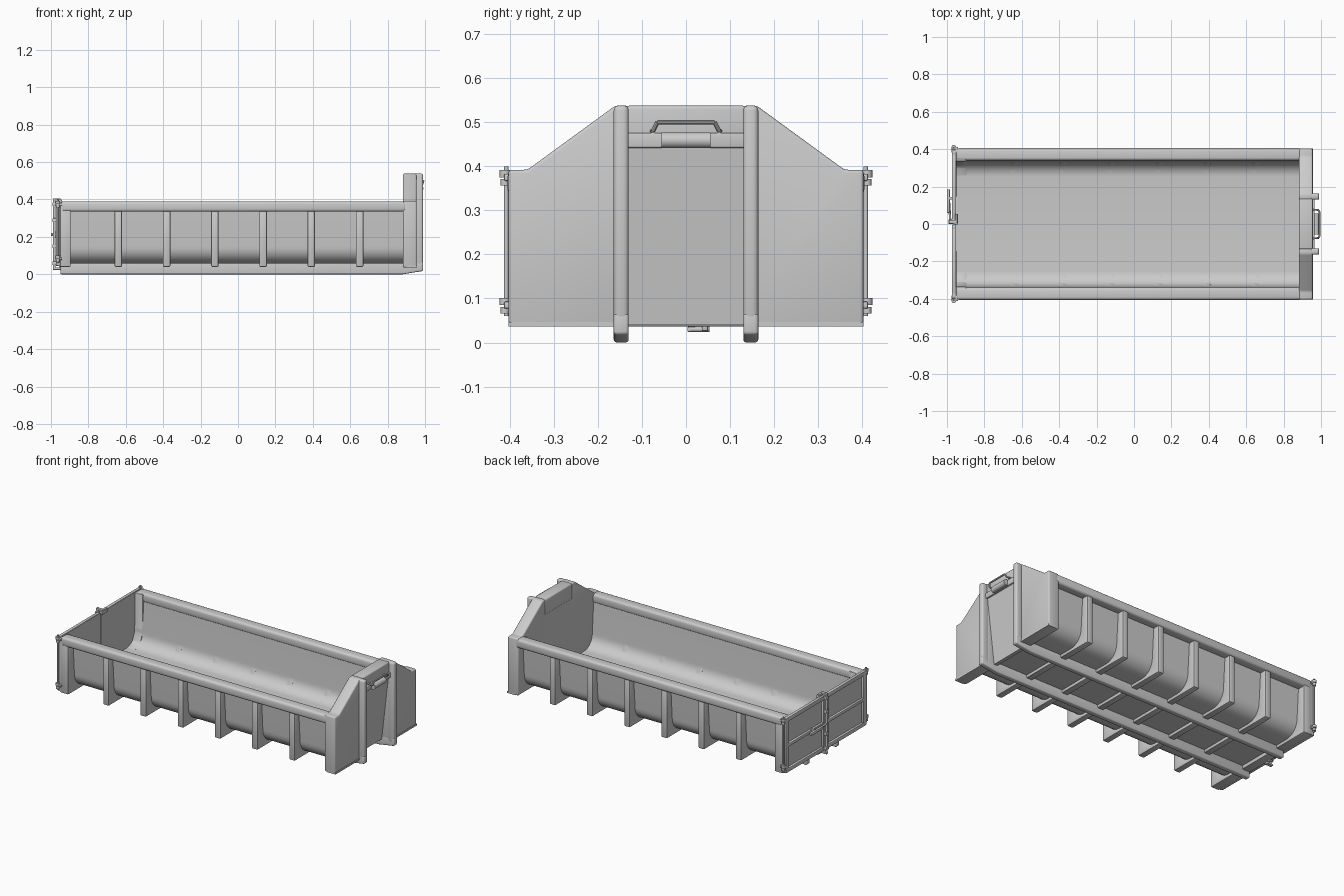
import bpy, bmesh, math
from mathutils import Vector


def finish(name, bm, bevel=0.0, seg=3):
    bmesh.ops.recalc_face_normals(bm, faces=bm.faces[:])
    if bevel:
        edges = [e for e in bm.edges if e.calc_face_angle(0) > 0.5]
        bmesh.ops.bevel(bm, geom=edges, offset=bevel, segments=seg, profile=0.5,
                        affect='EDGES', clamp_overlap=True)
    me = bpy.data.meshes.new(name)
    bm.to_mesh(me)
    bm.free()
    ob = bpy.data.objects.new(name, me)
    bpy.context.collection.objects.link(ob)
    bpy.ops.object.select_all(action='DESELECT')
    ob.select_set(True)
    bpy.context.view_layer.objects.active = ob
    bpy.ops.object.shade_smooth_by_angle(angle=math.radians(35))
    return ob


def prism(name, pts, axis, lo, hi, bevel=0.0, seg=3):
    """Extrude a 2D profile along x (pts are y,z) or along y (pts are x,z)."""
    bm = bmesh.new()
    place = (lambda p, t: (t, p[0], p[1])) if axis == 'x' else (lambda p, t: (p[0], t, p[1]))
    a = [bm.verts.new(place(p, lo)) for p in pts]
    b = [bm.verts.new(place(p, hi)) for p in pts]
    n = len(pts)
    bm.faces.new(a)
    bm.faces.new(b[::-1])
    for i in range(n):
        bm.faces.new((a[i], a[(i + 1) % n], b[(i + 1) % n], b[i]))
    return finish(name, bm, bevel, seg)


def box(name, x0, x1, y0, y1, z0, z1, bevel=0.0, seg=3):
    y0, y1 = min(y0, y1), max(y0, y1)
    return prism(name, [(x0, z0), (x1, z0), (x1, z1), (x0, z1)], 'y', y0, y1, bevel, seg)


def rod(name, p, q, r, sides=16):
    p, q = Vector(p), Vector(q)
    bm = bmesh.new()
    bmesh.ops.create_cone(bm, cap_ends=True, segments=sides, radius1=r, radius2=r,
                          depth=(q - p).length)
    rot = (q - p).to_track_quat('Z', 'Y').to_matrix()
    for v in bm.verts:
        v.co = rot @ v.co + (p + q) / 2
    return finish(name, bm)


# Tub: thin sheet with leaning walls and rounded lower corners
def half_tub(top_y, mid_y, floor_z, r):
    pts = [(top_y, 0.345)]
    for i in range(9):
        t = math.radians(90 * i / 8)
        pts.append((mid_y - r + r * math.cos(t), floor_z + r - r * math.sin(t)))
    return pts


outer = half_tub(0.355, 0.342, 0.058, 0.09)
inner = half_tub(0.345, 0.332, 0.068, 0.08)
mirror = lambda pts: [(-y, z) for y, z in reversed(pts)]
prism("tub", outer + mirror(outer) + mirror(inner)[::-1] + inner[::-1], 'x', -0.95, 0.9)

# Parts that are mirrored across y
for s, side in ((1, "back"), (-1, "front")):
    f = lambda pts: [(s * y, z) for y, z in pts]
    # Top rim tube
    box(side + "_rim", -0.95, 0.9, s * 0.34, s * 0.405, 0.335, 0.39, 0.014)
    # Side ribs that turn under the floor
    for i in range(6):
        x = -0.64 + i * 0.258
        prism(f"{side}_rib_{i}", f([(0.348, 0.345), (0.395, 0.345), (0.395, 0.04), (0.14, 0.04),
              (0.14, 0.065), (0.252, 0.063), (0.31, 0.085), (0.336, 0.148)]),
              'x', x - 0.02, x + 0.02, 0.006, 2)
    # Rear corner post
    prism(side + "_rear_post", f([(0.335, 0.385), (0.403, 0.385), (0.403, 0.04), (0.14, 0.04),
          (0.14, 0.063), (0.252, 0.066), (0.308, 0.087), (0.333, 0.148)]),
          'x', -0.952, -0.895, 0.006, 2)
    # Skid rail with raised nose
    ya, yb = s * 0.13, s * 0.164
    prism(side + "_skid", [(-0.95, 0), (0.88, 0), (0.99, 0.018), (0.99, 0.066), (-0.95, 0.066)],
          'y', min(ya, yb), max(ya, yb), 0.007)
    # Head upright
    box(side + "_upright", 0.94, 0.99, ya, yb, 0.03, 0.538, 0.011)
    # Head wall wing
    prism(side + "_head_wing", f([(0.13, 0.036), (0.403, 0.036), (0.403, 0.392), (0.36, 0.392),
          (0.16, 0.538), (0.13, 0.538)]), 'x', 0.882, 0.955, 0.008)
    box(side + "_head_foot", 0.9, 0.958, ya, s * 0.403, 0.036, 0.047)

    # Rear door: sheet, perimeter frame and middle bar
    y0, y1 = s * 0.004, s * 0.398
    box(side + "_door_sheet", -0.96, -0.952, y0, y1, 0.045, 0.385)
    bars = [(0.004, 0.03, 0.045, 0.388), (0.368, 0.398, 0.045, 0.388),
            (0.02, 0.38, 0.362, 0.388), (0.02, 0.38, 0.045, 0.07), (0.02, 0.38, 0.203, 0.223)]
    for i, (a, b, c, d) in enumerate(bars):
        box(f"{side}_door_bar_{i}", -0.974, -0.953, s * a, s * b, c, d, 0.004, 2)
    # Door hinges
    rod(side + "_hinge_pin", (-0.963, s * 0.408, 0.06), (-0.963, s * 0.408, 0.4), 0.005)
    for j, z in enumerate((0.085, 0.375)):
        rod(f"{side}_hinge_upper_{j}", (-0.963, s * 0.411, z), (-0.963, s * 0.411, z + 0.016), 0.012)
        rod(f"{side}_hinge_lower_{j}", (-0.963, s * 0.411, z - 0.019), (-0.963, s * 0.411, z - 0.004), 0.01)
        box(f"{side}_hinge_leaf_{j}", -0.975, -0.94, s * 0.38, s * 0.413, z - 0.008, z + 0.008, 0.003, 2)

# Cross members between the skids
for i in range(6):
    x = -0.64 + i * 0.258
    box(f"cross_member_{i}", x - 0.02, x + 0.02, -0.14, 0.14, 0.04, 0.066, 0.005, 2)
box("rear_sill", -0.952, -0.895, -0.15, 0.15, 0.036, 0.068, 0.005, 2)

# Head wall centre: upper plate and sloped recess
box("head_plate", 0.882, 0.956, -0.135, 0.135, 0.44, 0.538, 0.008)
prism("head_recess", [(0.953, 0.445), (0.905, 0.04), (0.882, 0.04), (0.882, 0.445)], 'y', -0.135, 0.135)
box("head_lip", 0.95, 0.966, -0.135, 0.135, 0.442, 0.476, 0.004)

# Lifting hook bar and guard loop
rod("hook_bar", (0.973, -0.056, 0.459), (0.973, 0.056, 0.459), 0.018, 24)
loop = [(0.955, -0.077, 0.48), (0.985, -0.075, 0.48), (0.992, -0.065, 0.5),
        (0.992, 0.065, 0.5), (0.985, 0.075, 0.48), (0.955, 0.077, 0.48)]
for i in range(5):
    rod(f"hook_guard_{i}", loop[i], loop[i + 1], 0.005, 10)

# Door latch: rotating bar, brackets, lever and lower catch
rod("latch_bar", (-0.982, 0.012, 0.025), (-0.982, 0.012, 0.405), 0.007)
for i, z in enumerate((0.06, 0.15, 0.29, 0.375)):
    box(f"latch_bracket_{i}", -0.992, -0.965, 0.0, 0.024, z - 0.01, z + 0.01, 0.003, 2)
rod("latch_lever", (-0.982, 0.012, 0.213), (-0.993, 0.185, 0.213), 0.006)
box("latch_lever_grip", -1.0, -0.984, 0.06, 0.185, 0.204, 0.222, 0.004, 2)
box("latch_lever_keeper", -0.99, -0.96, 0.13, 0.145, 0.198, 0.228, 0.003, 2)
for i, z in enumerate((0.03, 0.398)):
    box(f"latch_hook_{i}", -0.99, -0.945, 0.003, 0.022, z - 0.006, z + 0.006, 0.003, 2)
    rod(f"latch_catch_{i}", (-0.95, 0.01, z), (-0.95, 0.053, z), 0.006)
box("latch_catch_stop", -0.957, -0.935, 0.036, 0.05, 0.026, 0.05, 0.003, 2)
box("latch_upper_plate", -0.96, -0.94, -0.004, 0.054, 0.375, 0.395, 0.003, 2)
